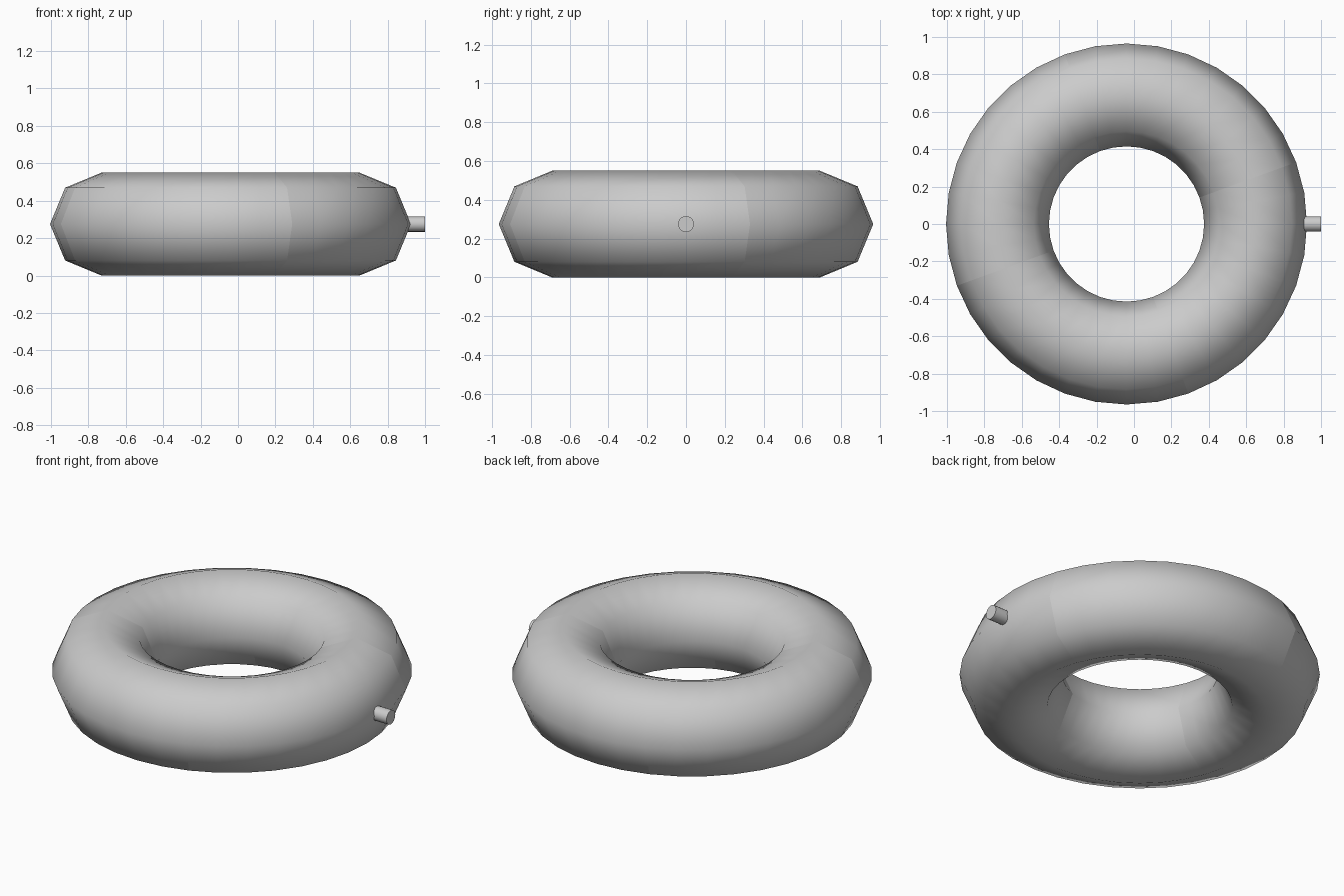
import bpy
import bmesh
from math import cos, sin, pi, radians
from mathutils import Matrix

cube = bpy.data.objects.get("Cube")
if cube:
    bpy.data.objects.remove(cube, do_unlink=True)

CENTRE_X, CENTRE_Z = -0.04, 0.275
RING_RADIUS, TUBE_RADIUS = 0.69, 0.275
TUBE_SIDES, SECTION_STEPS, SECTIONS = 8, 9, 4
SEAM_ANGLE = radians(20)

grey = bpy.data.materials.new("rubber_grey")
grey.use_nodes = True
colour = (0.6, 0.6, 0.6, 1)
grey.diffuse_color = colour
grey.node_tree.nodes["Principled BSDF"].inputs["Base Color"].default_value = colour


def make_object(name, bm):
    mesh = bpy.data.meshes.new(name)
    bm.to_mesh(mesh)
    bm.free()
    mesh.materials.append(grey)
    obj = bpy.data.objects.new(name, mesh)
    bpy.context.collection.objects.link(obj)
    return obj


# Inflated ring: four tube sections meeting at open seams
ring = bmesh.new()
for section in range(SECTIONS):
    hoops = []
    for step in range(SECTION_STEPS + 1):
        turn = SEAM_ANGLE + 2 * pi / SECTIONS * (section + step / SECTION_STEPS)
        hoop = []
        for side in range(TUBE_SIDES):
            a = 2 * pi * side / TUBE_SIDES
            r = RING_RADIUS + TUBE_RADIUS * cos(a)
            hoop.append(ring.verts.new((CENTRE_X + r * cos(turn), r * sin(turn),
                                        CENTRE_Z + TUBE_RADIUS * sin(a))))
        hoops.append(hoop)
    for first, second in zip(hoops, hoops[1:]):
        for i in range(TUBE_SIDES):
            j = (i + 1) % TUBE_SIDES
            face = ring.faces.new((first[i], second[i], second[j], first[j]))
            face.smooth = True
make_object("inflated_ring", ring)

# Valve: short round stub on the left side
valve = bmesh.new()
bmesh.ops.create_cone(valve, cap_ends=True, segments=20, radius1=0.041, radius2=0.041, depth=0.12,
                      matrix=Matrix.Translation((0.94, 0, CENTRE_Z)) @ Matrix.Rotation(pi / 2, 4, "Y"))
valve_obj = make_object("valve", valve)
bpy.ops.object.select_all(action="DESELECT")
valve_obj.select_set(True)
bpy.context.view_layer.objects.active = valve_obj
bpy.ops.object.shade_smooth_by_angle(angle=radians(40))
